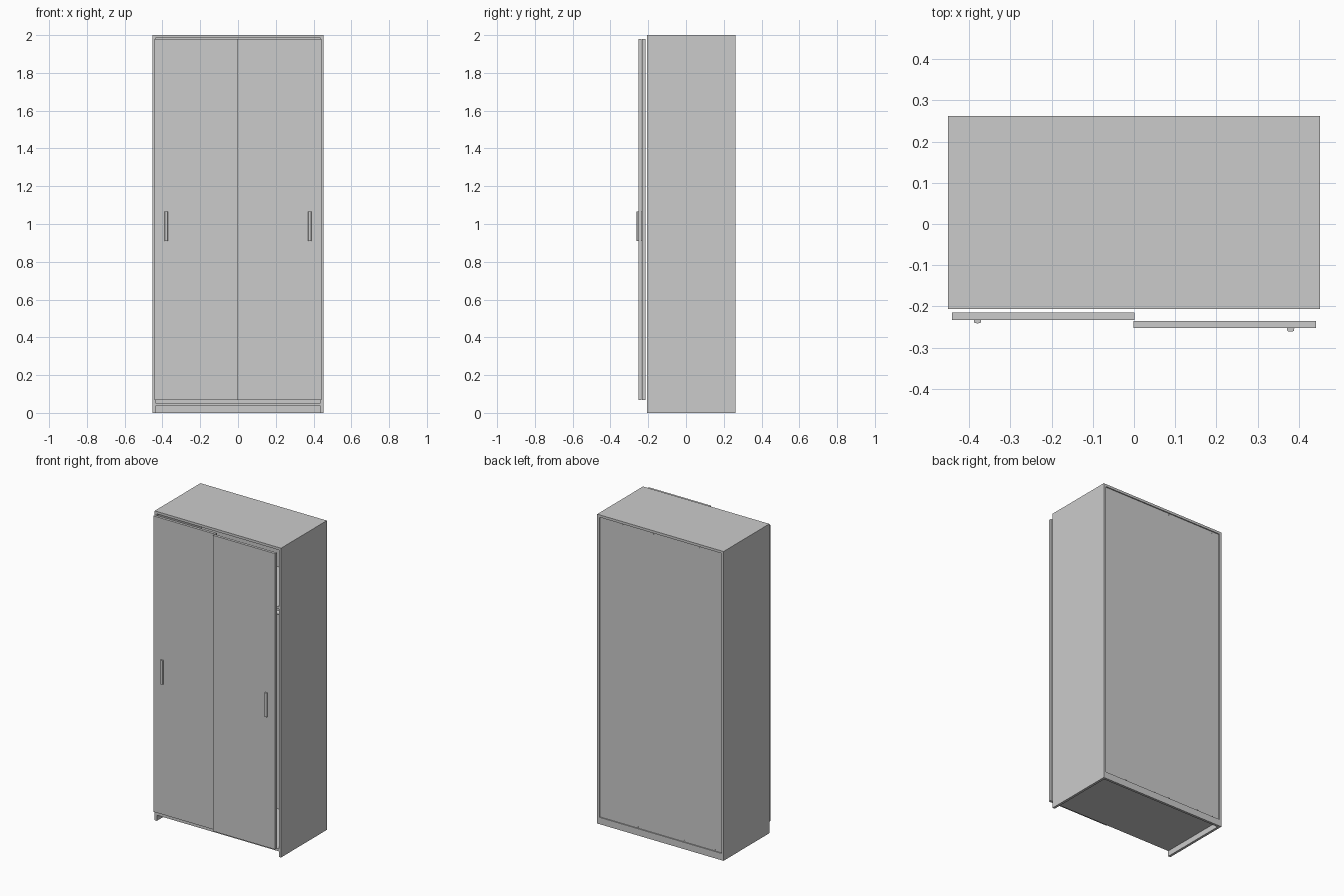
import bpy, bmesh, math
from mathutils import Matrix

if "Cube" in bpy.data.objects:
    bpy.data.objects.remove(bpy.data.objects["Cube"])


def finish(name, bm):
    bmesh.ops.recalc_face_normals(bm, faces=bm.faces)
    me = bpy.data.meshes.new(name)
    bm.to_mesh(me)
    bm.free()
    ob = bpy.data.objects.new(name, me)
    bpy.context.collection.objects.link(ob)
    return ob


def box(name, x, y, z):
    """Box from (min, max) pairs."""
    bm = bmesh.new()
    bmesh.ops.create_cube(bm, size=1)
    for v in bm.verts:
        for i, (lo, hi) in enumerate((x, y, z)):
            v.co[i] = lo if v.co[i] < 0 else hi
    return finish(name, bm)


def cylinder(bm, loc, radius, depth, axis, segments):
    rot = Matrix.Rotation(math.pi / 2, 4, axis)
    bmesh.ops.create_cone(bm, cap_ends=True, segments=segments, radius1=radius,
                          radius2=radius, depth=depth,
                          matrix=Matrix.Translation(loc) @ rot)


def handle(name, x, y_back):
    """Slim vertical pull with a rounded front."""
    bm = bmesh.new()
    w, d, n = 0.009, 0.0085, 12
    pts = [(w * math.copysign(abs(math.cos(a)) ** 0.5, math.cos(a)),
            -d * math.sin(a) ** 0.5)
           for a in (math.pi * i / n for i in range(1, n))]
    pts = [(w, 0)] + pts + [(-w, 0)]
    face = bm.faces.new([bm.verts.new((x + px, y_back + py, 0.91)) for px, py in pts])
    res = bmesh.ops.extrude_face_region(bm, geom=[face])
    top = [g for g in res["geom"] if isinstance(g, bmesh.types.BMVert)]
    bmesh.ops.translate(bm, verts=top, vec=(0, 0, 0.156))
    ob = finish(name, bm)
    bpy.context.view_layer.objects.active = ob
    ob.select_set(True)
    bpy.ops.object.shade_smooth_by_angle()
    ob.select_set(False)


W, T = 0.452, 0.016            # half width, board thickness
FRONT, BACK = -0.206, 0.262
IN = W - T
inner = (-IN, IN)

# Carcass
box("left_side", (-W, -IN), (FRONT, BACK), (0, 2))
box("right_side", (IN, W), (FRONT, BACK), (0, 2))
box("top_panel", inner, (FRONT, BACK), (2 - T, 2))
box("bottom_panel", inner, (FRONT, BACK - T), (0.036, 0.052))
box("back_rail", inner, (BACK - T, BACK), (0, 0.044))
box("back_panel", inner, (0.250, 0.255), (0.044, 2 - T))

# Interior shelf and hanging rail
box("shelf", inner, (FRONT + 0.002, 0.250), (1.60, 1.616))
bm = bmesh.new()
cylinder(bm, (0, 0.02, 1.45), 0.012, 2 * IN, 'Y', 20)
rail = finish("hanging_rail", bm)
bpy.context.view_layer.objects.active = rail
rail.select_set(True)
bpy.ops.object.shade_smooth_by_angle()
rail.select_set(False)

# Nail heads along the top and bottom of the back panel
bm = bmesh.new()
for z in (1.974, 0.052):
    for i in range(8):
        cylinder(bm, (-0.385 + 0.11 * i, 0.2552, z), 0.003, 0.002, 'X', 8)
finish("back_nails", bm)

# Overlapping sliding doors on two tracks, with pulls
for side, sx, y in (("left", -1, -0.215), ("right", 1, -0.235)):
    box(side + "_door", tuple(sorted((0.0 - sx * 0.0015, sx * 0.442))),
        (y - 0.0175, y), (0.067, 1.98))
    handle(side + "_handle", sx * 0.38, y - 0.0175)
